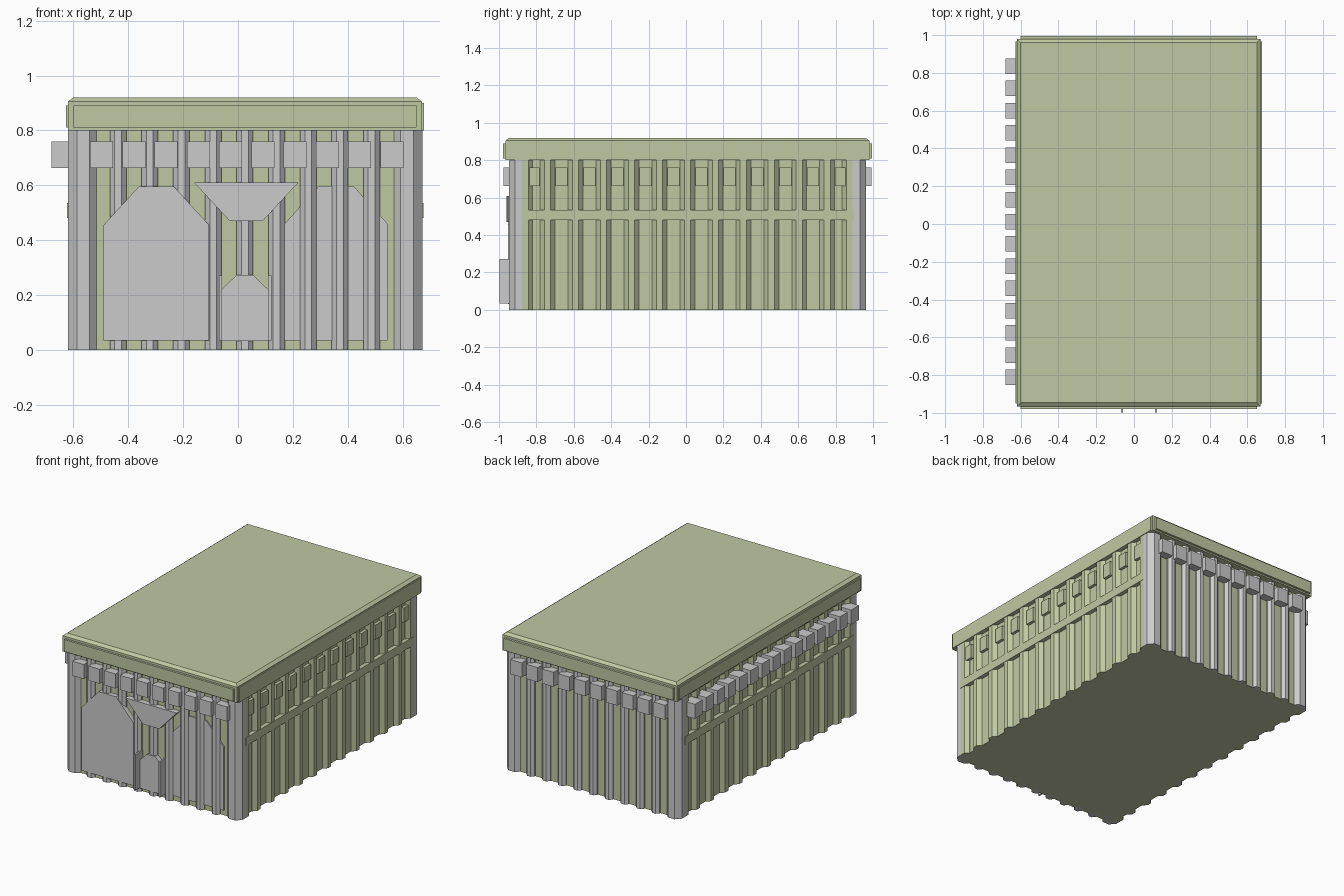
import bpy, bmesh, math
from mathutils import Matrix, Vector

if "Cube" in bpy.data.objects:
    bpy.data.objects.remove(bpy.data.objects["Cube"])

CX, CY = 0.025, 0.0075          # centre of the walls
X0, X1, Y0, Y1 = -0.62, 0.672, -0.947, 0.962   # outer faces of the poles

green = bpy.data.materials.new("pale_green")
green.diffuse_color = (0.53, 0.58, 0.36, 1)
green.use_nodes = True
green.node_tree.nodes["Principled BSDF"].inputs["Base Color"].default_value = green.diffuse_color


def finish(name, bm, mat=None):
    bmesh.ops.recalc_face_normals(bm, faces=bm.faces)
    me = bpy.data.meshes.new(name)
    bm.to_mesh(me)
    bm.free()
    ob = bpy.data.objects.new(name, me)
    bpy.context.collection.objects.link(ob)
    if mat:
        me.materials.append(mat)
    return ob


def boxes(name, specs, mat=None):
    """Each spec is x0, x1, y0, y1, z0, z1."""
    bm = bmesh.new()
    for a, b, c, d, e, f in specs:
        m = Matrix.Translation(((a + b) / 2, (c + d) / 2, (e + f) / 2))
        m = m @ Matrix.Diagonal((b - a, d - c, f - e, 1))
        bmesh.ops.create_cube(bm, size=1, matrix=m)
    return finish(name, bm, mat)


def poles(name, points, apothem, mat=None, height=0.82):
    """Octagonal posts standing on the ground."""
    bm = bmesh.new()
    r = apothem / math.cos(math.pi / 8)
    for x, y in points:
        m = Matrix.Translation((x, y, height / 2)) @ Matrix.Rotation(math.pi / 8, 4, 'Z')
        bmesh.ops.create_cone(bm, cap_ends=True, segments=8, radius1=r, radius2=r,
                              depth=height, matrix=m)
    return finish(name, bm, mat)


def panel(name, profile, y_front, y_back):
    """Flat shape drawn in x, z and given thickness along y."""
    bm = bmesh.new()
    face = bm.faces.new([bm.verts.new((x, y_front, z)) for x, z in profile])
    ext = bmesh.ops.extrude_face_region(bm, geom=[face])
    verts = [v for v in ext["geom"] if isinstance(v, bmesh.types.BMVert)]
    bmesh.ops.translate(bm, verts=verts, vec=Vector((0, y_back - y_front, 0)))
    return finish(name, bm)


def arch(x0, x1, z0, z1, z2, cut):
    return [(x0, z0), (x1, z0), (x1, z1), (x1 - cut, z2), (x0 + cut, z2), (x0, z1)]


# Wall core
boxes("wall_core", [(X0 + 0.025, X1 - 0.025, Y0 + 0.025, Y1 - 0.025, 0, 0.82)], green)

# Grey posts on the front and back walls
A = 0.03
front_x = [CX + i * 0.1155 for i in range(-4, 5)]
poles("front_posts", [(x, Y0 + A) for x in front_x], A)
poles("back_posts", [(x, Y1 - A) for x in front_x], A)

# Green posts on the long side walls
P = 0.1495
side_y = [CY + i * P for i in range(-5, 6)]
S = 0.04
side_ends = [CY - 5.8 * P, CY + 5.8 * P]
poles("right_posts", [(X1 - S, y) for y in side_y + side_ends], S, green)
poles("left_posts", [(X0 + S, y) for y in side_y + side_ends], S, green)

# Corner posts
C = 0.056
poles("corner_posts", [(x, y) for x in (X0 + C, X1 - C) for y in (Y0 + C, Y1 - C)], C)

# Horizontal rails on the long sides
boxes("side_rails", [(X1 - 0.03, X1 + 0.003, -0.88, 0.895, 0.48, 0.535),
                     (X0 - 0.003, X0 + 0.03, -0.88, 0.895, 0.48, 0.535)], green)

# Beam ends under the roof
beam_x = [-0.497 + i * 0.1175 for i in range(10)]
boxes("front_beam_ends", [(x - 0.042, x + 0.042, -0.977, -0.9, 0.663, 0.76) for x in beam_x])
boxes("back_beam_ends", [(x - 0.042, x + 0.042, 0.91, 0.992, 0.663, 0.76) for x in beam_x])
beam_y = [-0.812 + i * 0.1177 for i in range(15)]
boxes("left_beam_ends", [(-0.68, -0.57, y - 0.041, y + 0.041, 0.663, 0.76) for y in beam_y])
gap_y = [CY + (i - 5.5) * P for i in range(12)]
boxes("right_beam_ends", [(0.62, X1 - 0.005, y - 0.032, y + 0.032, 0.663, 0.76)
                          for y in gap_y], green)

# Roof slab with a sloped upper edge
bm = bmesh.new()
rings = []
for z, k in ((0.8, 0), (0.905, 0), (0.92, 0.02)):
    a, b, c, d = -0.62 + k, 0.67 - k, -0.965 + k, 0.98 - k
    rings.append([bm.verts.new(p) for p in ((a, c, z), (b, c, z), (b, d, z), (a, d, z))])
for lo, hi in zip(rings, rings[1:]):
    for i in range(4):
        bm.faces.new((lo[i], lo[(i + 1) % 4], hi[(i + 1) % 4], hi[i]))
bm.faces.new(rings[0])
bm.faces.new(rings[-1])
finish("roof_slab", bm, green)

# Roof edge boards
boxes("roof_edge_boards", [(-0.6, 0.65, -0.979, -0.94, 0.81, 0.89),
                           (-0.6, 0.65, 0.95, 0.995, 0.81, 0.89),
                           (0.64, 0.677, -0.95, 0.965, 0.8, 0.9),
                           (-0.627, -0.59, -0.95, 0.965, 0.81, 0.89)], green)

# Front doors
panel("large_door", arch(-0.49, -0.105, 0.035, 0.455, 0.595, 0.128), -0.953, -0.92)
panel("recessed_door", arch(0.17, 0.545, 0.035, 0.46, 0.598, 0.125), -0.93, -0.91)
panel("small_door", arch(-0.06, 0.11, 0.032, 0.22, 0.273, 0.055), -0.953, -0.92)

# Hood above the small door and its side guards
panel("door_hood", [(-0.16, 0.61), (-0.03, 0.47), (0.09, 0.47), (0.22, 0.61)], -0.96, -0.92)
boxes("door_guards", [(x - 0.006, x + 0.006, -0.998, -0.92, 0.035, 0.272)
                      for x in (-0.064, 0.116)])
